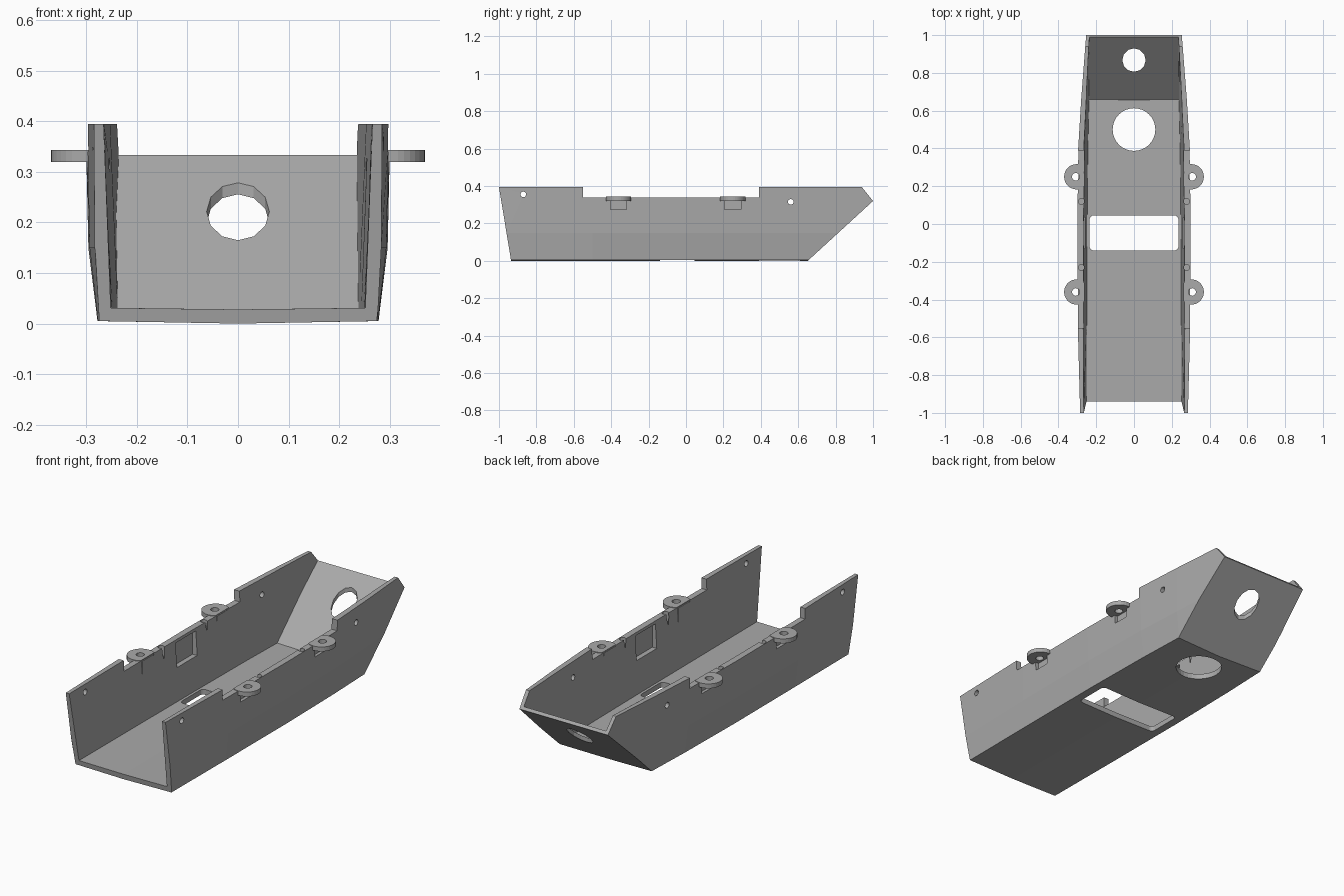
import bpy, bmesh
from math import cos, sin, pi
from mathutils import Vector

if "Cube" in bpy.data.objects:
    bpy.data.objects.remove(bpy.data.objects["Cube"])

grey = bpy.data.materials.new("plain grey")
grey.use_nodes = True
COLOUR = (0.4, 0.4, 0.4, 1)
grey.diffuse_color = COLOUR
grey.node_tree.nodes["Principled BSDF"].inputs["Base Color"].default_value = COLOUR


def loft(name, rings):
    """Closed solid through rings that have equal numbers of points."""
    bm = bmesh.new()
    loops = [[bm.verts.new(p) for p in ring] for ring in rings]
    n = len(loops[0])
    for a, b in zip(loops, loops[1:]):
        for i in range(n):
            j = (i + 1) % n
            bm.faces.new((a[i], a[j], b[j], b[i]))
    bm.faces.new(loops[0])
    bm.faces.new(loops[-1])
    bmesh.ops.recalc_face_normals(bm, faces=bm.faces)
    mesh = bpy.data.meshes.new(name)
    bm.to_mesh(mesh)
    bm.free()
    obj = bpy.data.objects.new(name, mesh)
    mesh.materials.append(grey)
    bpy.context.collection.objects.link(obj)
    return obj


def prism(name, outline, axis, low, high):
    """Extrude a 2D outline: axis x takes (y, z) points, axis z takes (x, y)."""
    place = {"x": lambda p, h: (h, *p), "z": lambda p, h: (*p, h)}[axis]
    return loft(name, [[place(p, h) for p in outline] for h in (low, high)])


def circle(u, v, r, sides=32):
    return [(u + r * cos(2 * pi * i / sides), v + r * sin(2 * pi * i / sides))
            for i in range(sides)]


def box(u0, u1, v0, v1):
    return [(u0, v0), (u1, v0), (u1, v1), (u0, v1)]


def rounded_box(u0, u1, v0, v1, r):
    pts = []
    corners = box(u0 + r, u1 - r, v0 + r, v1 - r)
    for k, (u, v) in enumerate((corners[2], corners[3], corners[0], corners[1])):
        for i in range(5):
            a = (k + i / 4) * pi / 2
            pts.append((u + r * cos(a), v + r * sin(a)))
    return pts


def combine(target, tool, operation="DIFFERENCE"):
    mod = target.modifiers.new("cut", "BOOLEAN")
    mod.operation, mod.object, mod.solver = operation, tool, "EXACT"
    bpy.context.view_layer.update()
    graph = bpy.context.evaluated_depsgraph_get()
    mesh = bpy.data.meshes.new_from_object(target.evaluated_get(graph))
    target.modifiers.clear()
    target.data = mesh
    bpy.data.objects.remove(tool)


def mirrored(half):
    return half + [(-x, z) for x, z in reversed(half) if x > 0]


# Stations: y, then half widths of outer bottom, outer top, inner floor, inner top
stations = [(-1.02, .274, .285, .252, .268), (-.5, .277, .299, .25, .272),
            (0, .278, .302, .248, .274), (.4, .272, .296, .244, .268),
            (.66, .263, .28, .238, .255), (1.02, .245, .252, .23, .236)]
outer_rings, inner_rings = [], []
for y, bottom, top, floor, rim in stations:
    outer = mirrored([(0, 0), (bottom, .005), (bottom * .25 + top * .75, .15), (top, .42)])
    inner = mirrored([(0, .028), (floor, .031), (rim, .45)])
    outer_rings.append([(x, y, z) for x, z in outer])
    inner_rings.append([(x, y, z) for x, z in inner])

# Hull trough trimmed to its side profile
hull = loft("hull", outer_rings)
side = [(-.935, -.001), (.65, -.001), (1, .32), (.94, .395), (.39, .395), (.39, .34),
        (-.55, .34), (-.55, .395), (-1, .395)]
combine(hull, prism("side_trim", side, "x", -.5, .5), "INTERSECT")
cavity = loft("cavity", inner_rings)
inside = [(-1.01, .01), (.637, .01), (1.01, .352), (1.01, .44), (-1.01, .44)]
combine(cavity, prism("inside_trim", inside, "x", -.5, .5), "INTERSECT")
combine(hull, cavity)

# Floor slot, floor hole and rear ramp hole
combine(hull, prism("slot", rounded_box(-.235, .235, -.14, .045, .02), "z", -.1, .1))
combine(hull, prism("floor_hole", circle(0, .5, .113), "z", -.1, .1))
combine(hull, prism("ramp_hole", circle(0, .868, .062, 12), "z", .02, .5))

# Screw holes through both walls
for y, z in ((-.87, .355), (.56, .315)):
    combine(hull, prism("screw_hole", circle(y, z, .015, 16), "x", -.5, .5))

TAB_Y = (-.36, .25)
for s in (-1, 1):
    # Inner wall pocket and alignment sockets
    lo, hi = sorted((s * .235, s * .284))
    combine(hull, prism("pocket", box(lo, hi, -.13, .035), "z", .2, .325))
    for y in (-.23, .12):
        combine(hull, prism("socket", circle(s * .279, y, .016, 12), "z", .25, .4))
    for y in TAB_Y:
        # Nut recess on the outside of the wall
        lo, hi = sorted((s * .28, s * .35))
        combine(hull, prism("recess", box(lo, hi, y - .043, y + .043), "z", .275, .32))

# Mounting tabs with a bolt hole, and the bosses inside the wall
for s, label in ((1, "left"), (-1, "right")):
    for y, end in zip(TAB_Y, ("front", "rear")):
        outline = [(s * max(x, .266), v) for x, v in circle(.303, y, .067)]
        clean = [p for i, p in enumerate(outline) if p != outline[i - 1]]
        tab = prism(f"{end}_{label}_tab", clean, "z", .32, .343)
        hole = circle(s * .308, y, .02, 16)
        combine(tab, prism("bolt_hole", hole, "z", .2, .5))
        combine(hull, prism("bolt_hole", hole, "z", .3, .5))
        boss = [(s * max(.262, min(x, .276)), v) for x, v in circle(.285, y, .055, 24)]
        boss = [p for i, p in enumerate(boss) if p != boss[i - 1]]
        prism(f"{end}_{label}_boss", boss, "z", .262, .338)
